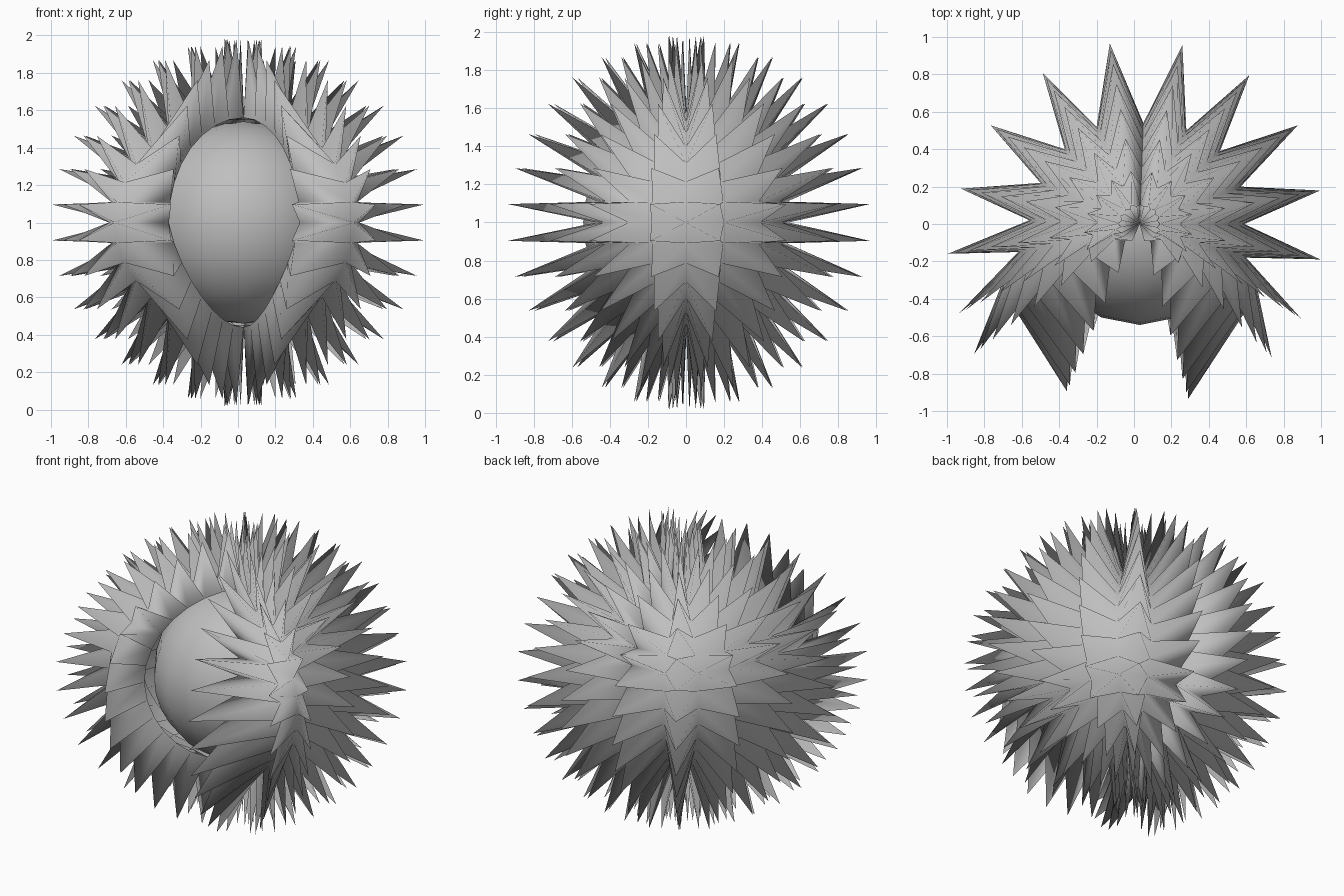
import bpy, bmesh
from math import sin, cos, pi
from mathutils import Vector, Matrix

if "Cube" in bpy.data.objects:
    bpy.data.objects.remove(bpy.data.objects["Cube"], do_unlink=True)

CENTRE = Vector((0.03, 0, 1))
ROWS = 16
CORE_RADIUS = 0.54
BASE_RADIUS = 0.56
TIP_RADIUS = 0.985

grey = bpy.data.materials.new("plain_grey")
grey.use_nodes = True
grey.diffuse_color = (0.52, 0.52, 0.52, 1)
grey.node_tree.nodes["Principled BSDF"].inputs["Base Color"].default_value = (0.52, 0.52, 0.52, 1)


def at_latitude(spot, lat, height, swing=0):
    """Shrink a spot of the widest outline towards the pole and lift it."""
    flat = Vector((spot[0] - CENTRE.x, spot[1] - CENTRE.y, 0)) * cos(lat)
    flat.rotate(Matrix.Rotation(swing, 3, "Z"))
    return CENTRE + flat + Vector((0, 0, height * sin(lat)))


def add_shell(name, side, edges, tips):
    """Half shell of spikes: one four-sided spike on every cell of the grid."""
    bm = bmesh.new()
    grid = []
    for r in range(ROWS + 1):
        lat = pi * (r / ROWS - 0.5)
        # The opening narrows to a point below
        swing = side * 0.24 * min(0, sin(lat))
        grid.append([bm.verts.new(at_latitude(e, lat, BASE_RADIUS, swing if c == 0 else 0))
                     for c, e in enumerate(edges)])
    for r in range(ROWS):
        lat = pi * ((r + 0.5) / ROWS - 0.5)
        for c, spot in enumerate(tips):
            tip = bm.verts.new(at_latitude(spot, lat, TIP_RADIUS))
            ring = [grid[r][c], grid[r][c + 1], grid[r + 1][c + 1], grid[r + 1][c]]
            for i in range(4):
                pair = [ring[i], ring[(i + 1) % 4]]
                face = bm.faces.new((pair if side > 0 else pair[::-1]) + [tip])
                face.smooth = True
    bmesh.ops.remove_doubles(bm, verts=bm.verts, dist=0.0005)
    mesh = bpy.data.meshes.new(name)
    bm.to_mesh(mesh)
    bm.free()
    mesh.materials.append(grey)
    obj = bpy.data.objects.new(name, mesh)
    bpy.context.collection.objects.link(obj)


# Smooth inner ball, seen through the front opening
bpy.ops.mesh.primitive_uv_sphere_add(segments=16, ring_count=16,
                                     radius=CORE_RADIUS, location=CENTRE)
core = bpy.context.object
core.name = "inner_ball"
core.data.materials.append(grey)
bpy.ops.object.shade_smooth()

# Spiky shell halves, flared apart at the front: outline spots from front to back
add_shell("left_spikes", 1,
          [(.33, -.47), (.62, -.43), (.65, -.3), (.6, -.18), (.59, 0),
           (.57, .2), (.46, .39), (.28, .5), (.05, .54)],
          [(.29, -.94), (.74, -.72), (.9, -.51), (1, -.19),
           (1, .18), (.88, .53), (.62, .8), (.26, .96)])
add_shell("right_spikes", -1,
          [(-.37, -.46), (-.66, -.42), (-.69, -.28), (-.62, -.15), (-.56, .02),
           (-.5, .22), (-.37, .4), (-.2, .52), (.05, .54)],
          [(-.36, -.9), (-.86, -.7), (-.94, -.48), (-1, -.16),
           (-.93, .19), (-.77, .53), (-.49, .81), (-.13, .97)])
